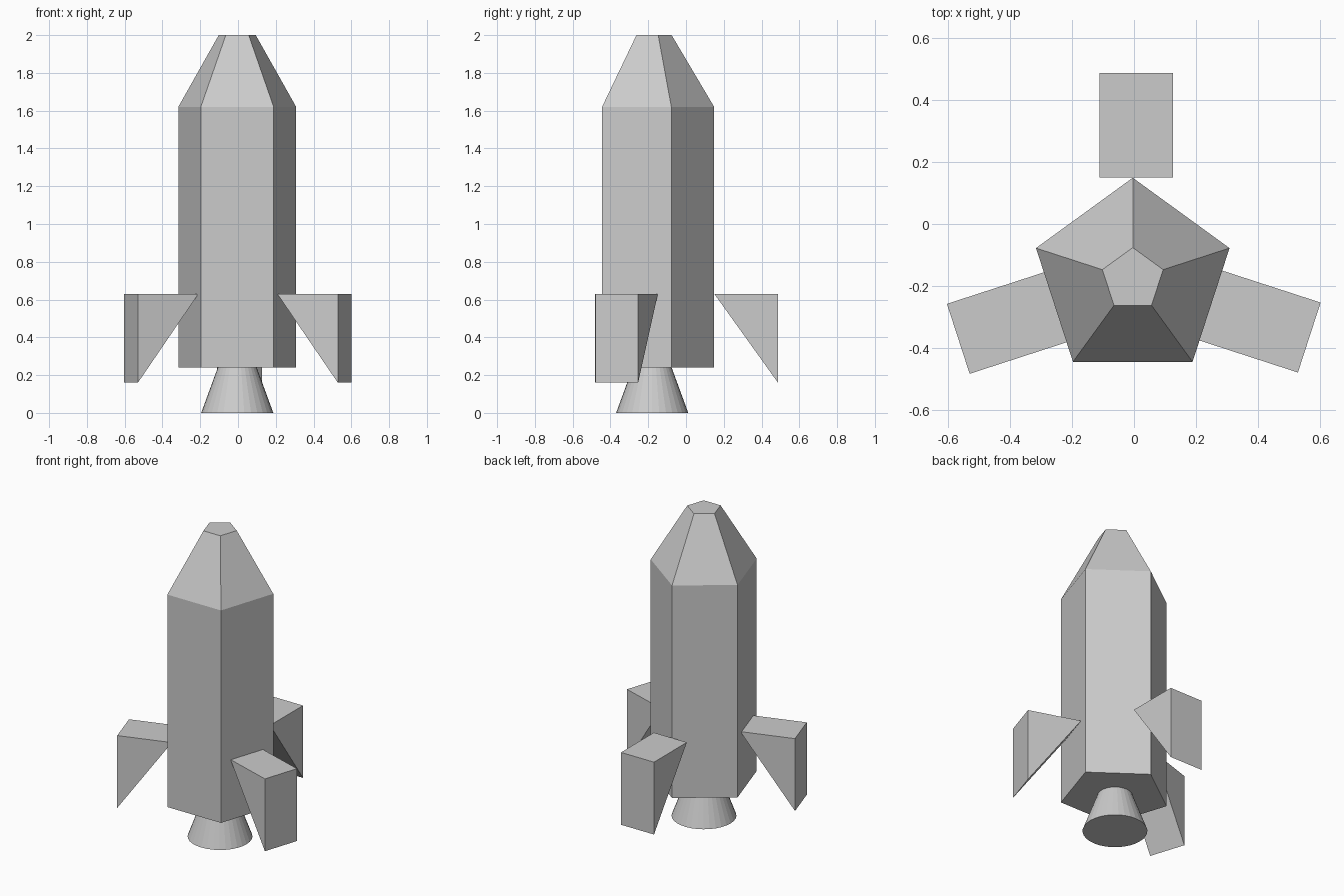
import bpy, bmesh
from math import radians, cos, sin, pi
from mathutils import Matrix, Vector

if "Cube" in bpy.data.objects:
    bpy.data.objects.remove(bpy.data.objects["Cube"])

AXIS = Vector((-0.004, -0.179, 0))  # rocket centre line


def make_object(name, bm):
    bmesh.ops.recalc_face_normals(bm, faces=bm.faces)
    mesh = bpy.data.meshes.new(name)
    bm.to_mesh(mesh)
    bm.free()
    obj = bpy.data.objects.new(name, mesh)
    bpy.context.collection.objects.link(obj)
    return obj


def loft(name, sides, rings):
    """Closed solid through (radius, z) rings, first corner facing +y."""
    bm = bmesh.new()
    loops = []
    for r, z in rings:
        angles = [pi / 2 + 2 * pi * i / sides for i in range(sides)]
        loops.append([bm.verts.new(AXIS + Vector((r * cos(a), r * sin(a), z))) for a in angles])
    for low, high in zip(loops, loops[1:]):
        for i in range(sides):
            j = (i + 1) % sides
            bm.faces.new((low[i], low[j], high[j], high[i]))
    bm.faces.new(loops[0])
    bm.faces.new(loops[-1])
    return make_object(name, bm)


def fin(name, angle, inner, shift):
    """Triangular wedge pointing outward at the given angle."""
    length, half_width = 0.337, 0.1185
    profile = [(inner, 0.63), (inner + length, 0.16), (inner + length, 0.63)]
    bm = bmesh.new()
    face = bm.faces.new([bm.verts.new((x, shift - half_width, z)) for x, z in profile])
    new = bmesh.ops.extrude_face_region(bm, geom=[face])["geom"]
    verts = [v for v in new if isinstance(v, bmesh.types.BMVert)]
    bmesh.ops.translate(bm, verts=verts, vec=(0, 2 * half_width, 0))
    bm.transform(Matrix.Translation(AXIS) @ Matrix.Rotation(radians(angle), 4, 'Z'))
    return make_object(name, bm)


# Five-sided hull with tapered nose
loft("hull", 5, [(0.328, 0.24), (0.328, 1.62), (0.103, 2.0)])

# Flared engine nozzle
loft("nozzle", 32, [(0.191, 0.0), (0.103, 0.24)])

# Three wedge fins: one at a rear corner, two on side faces
for name, angle, inner, shift in [("back_fin", 90, 0.329, -0.0115),
                                  ("right_fin", -18, 0.262, -0.002),
                                  ("left_fin", 198, 0.257, 0.008)]:
    fin(name, angle, inner, shift)
